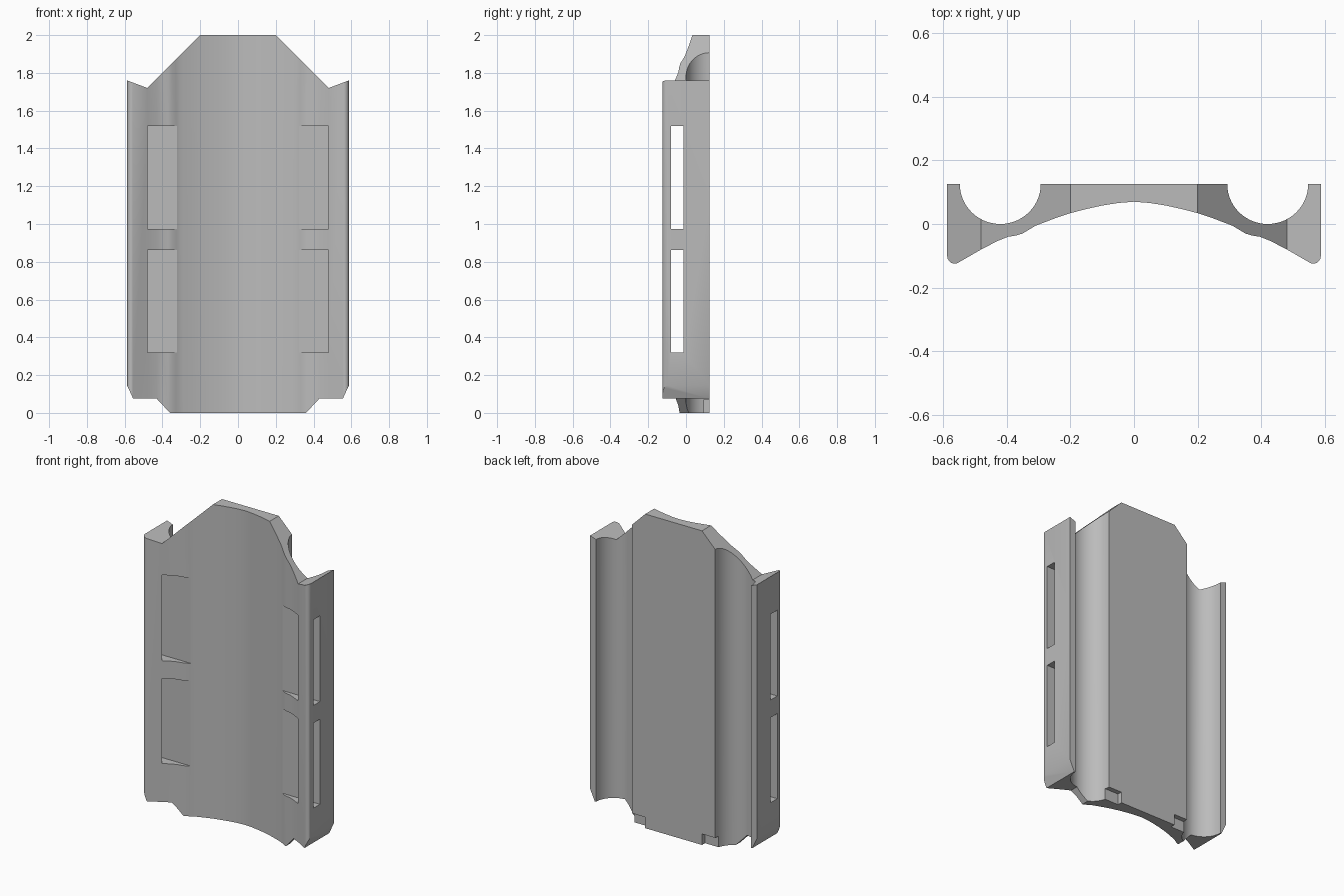
import bpy, bmesh
from math import cos, sin, pi, radians
from mathutils import Vector

cube = bpy.data.objects.get("Cube")
if cube:
    bpy.data.objects.remove(cube, do_unlink=True)

grey = bpy.data.materials.new("plain grey")
grey.use_nodes = True
grey.diffuse_color = (0.5, 0.5, 0.5, 1)
grey.node_tree.nodes["Principled BSDF"].inputs["Base Color"].default_value = (0.5, 0.5, 0.5, 1)


def prism(name, points, direction):
    """Extrude a closed polygon along a direction."""
    bm = bmesh.new()
    face = bm.faces.new([bm.verts.new(p) for p in points])
    ext = bmesh.ops.extrude_face_region(bm, geom=[face])
    verts = [v for v in ext["geom"] if isinstance(v, bmesh.types.BMVert)]
    bmesh.ops.translate(bm, verts=verts, vec=Vector(direction))
    bmesh.ops.recalc_face_normals(bm, faces=bm.faces)
    mesh = bpy.data.meshes.new(name)
    bm.to_mesh(mesh)
    bm.free()
    mesh.materials.append(grey)
    obj = bpy.data.objects.new(name, mesh)
    bpy.context.collection.objects.link(obj)
    return obj


def box(name, x0, x1, y0, y1, z0, z1):
    return prism(name, [(x0, y0, z0), (x1, y0, z0), (x1, y1, z0), (x0, y1, z0)], (0, 0, z1 - z0))


def mirrored(half):
    """Close a half outline, given from +x side, with its mirror image."""
    return half + [(-x, y) for x, y in reversed(half) if x > 0]


def cut(target, cutter, operation="DIFFERENCE"):
    mod = target.modifiers.new("cut", "BOOLEAN")
    mod.operation = operation
    mod.solver = "EXACT"
    mod.object = cutter
    cutter.hide_render = True
    bpy.context.view_layer.objects.active = target
    bpy.ops.object.modifier_apply(modifier=mod.name)
    bpy.data.objects.remove(cutter, do_unlink=True)


# Cross-section: groove in the back, rim, rounded front corner, curved front
back = 0.125
steps = 28
groove = [(0.42 - 0.127 * cos(pi * i / steps), back - 0.125 * sin(pi * i / steps))
          for i in range(steps + 1)]
corner = [(0.562 + 0.025 * cos(a), -0.1 - 0.025 * sin(a))
          for a in (radians(20 * i) for i in range(6))]
front = [(0.48, -0.08), (0.43, -0.054), (0.395, -0.04), (0.37, -0.036), (0.35, -0.03),
         (0.33, -0.018), (0.31, -0.006), (0.29, 0.002), (0.245, 0.019), (0.2, 0.034),
         (0.15, 0.047), (0.1, 0.058), (0.05, 0.066), (0, 0.07)]
section = mirrored(groove + [(0.587, back)] + corner + front)
panel = prism("back_panel", [(x, y, -0.1) for x, y in section], (0, 0, 2.2))

# Outline seen from the front: stepped foot, winged shoulders, peaked top
outline = mirrored([(0.36, 0), (0.43, 0.075), (0.555, 0.075), (0.587, 0.145), (0.587, 1.76),
                    (0.48, 1.72), (0.2, 2.0)])
cut(panel, prism("outline_cutter", [(x, -0.5, z) for x, z in outline], (0, 1, 0)), "INTERSECT")

# Strap slots passing through the side wings
for side in (-1, 1):
    for z0, z1 in ((0.32, 0.862), (0.974, 1.52)):
        x0, x1 = sorted((side * 0.25, side * 0.8))
        cut(panel, box("slot_cutter", x0, x1, -0.08, -0.014, z0, z1))

# Small notches at the foot of the back face
for side in (-1, 1):
    x0, x1 = sorted((side * 0.2, side * 0.36))
    cut(panel, box("notch_cutter", x0, x1, 0.095, 0.3, -0.2, 0.07))

# Smooth the curved walls and keep the edges sharp
bpy.ops.object.select_all(action="DESELECT")
panel.select_set(True)
bpy.context.view_layer.objects.active = panel
bpy.ops.object.shade_smooth_by_angle(angle=radians(30))
